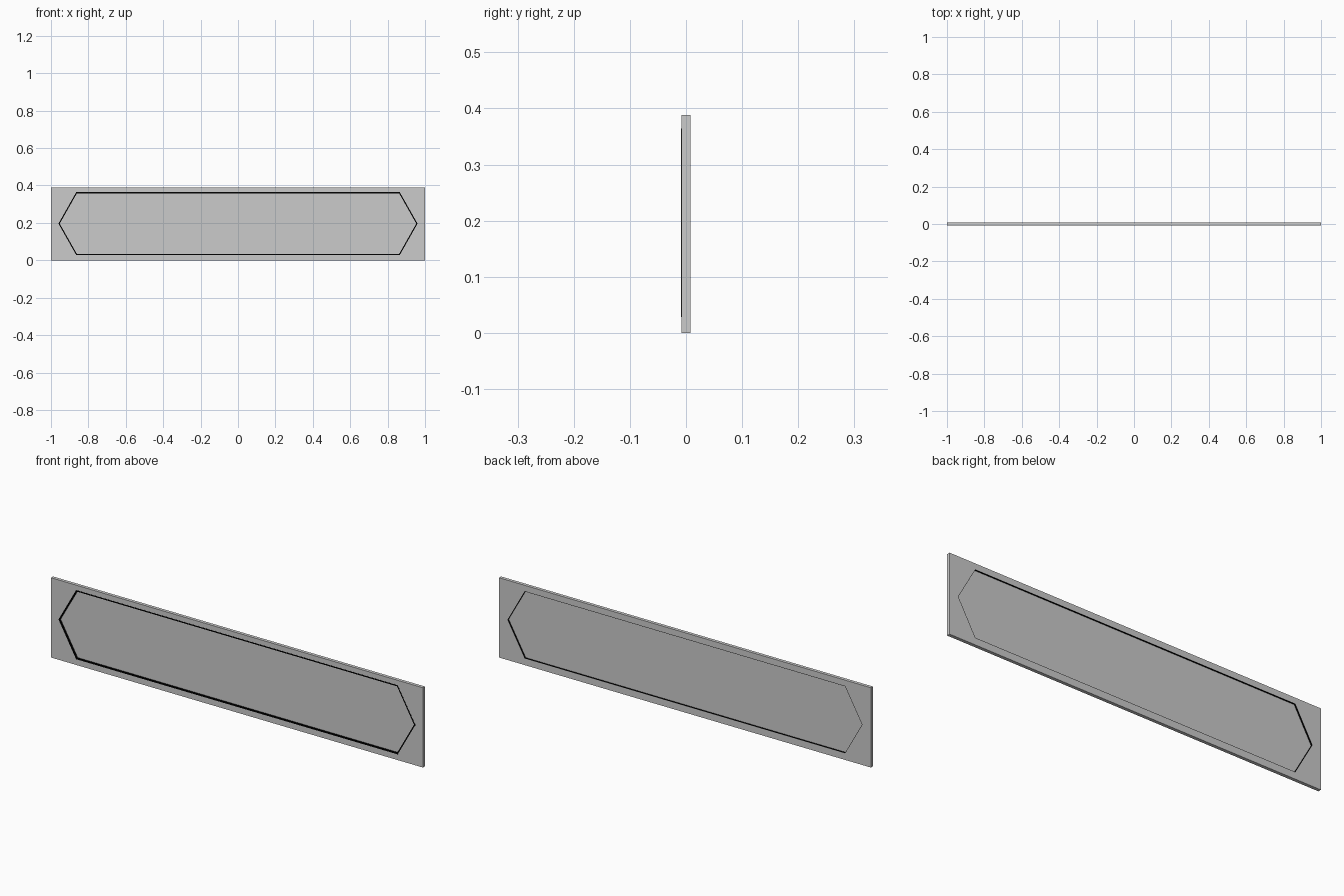
import bpy
import bmesh

if "Cube" in bpy.data.objects:
    bpy.data.objects.remove(bpy.data.objects["Cube"])

CZ = 0.196  # mid height of the sign


def outline(tip, shoulder, half_height):
    """Six-point outline: side tips plus four shoulders."""
    return [(tip, CZ), (shoulder, CZ + half_height), (-shoulder, CZ + half_height),
            (-tip, CZ), (-shoulder, CZ - half_height), (shoulder, CZ - half_height)]


def hexagon(inset):
    return outline(0.96 - inset * 1.155, 0.865 - inset * 0.577, 0.168 - inset)


def finish(name, bm, color=None):
    bmesh.ops.recalc_face_normals(bm, faces=bm.faces)
    mesh = bpy.data.meshes.new(name)
    bm.to_mesh(mesh)
    bm.free()
    obj = bpy.data.objects.new(name, mesh)
    bpy.context.collection.objects.link(obj)
    if color is not None:
        mat = bpy.data.materials.new(name + "_color")
        mat.diffuse_color = (color, color, color, 1)
        mat.use_nodes = True
        mat.node_tree.nodes["Principled BSDF"].inputs["Base Color"].default_value = mat.diffuse_color
        mesh.materials.append(mat)
    return obj


def closed_ring(name, profile, color=None):
    """Join (outline, y) loops into a closed ring."""
    bm = bmesh.new()
    loops = [[bm.verts.new((x, y, z)) for x, z in pts] for pts, y in profile]
    for a, b in zip(loops, loops[1:] + loops[:1]):
        for i in range(6):
            j = (i + 1) % 6
            bm.faces.new((a[i], a[j], b[j], b[i]))
    return finish(name, bm, color)


FRONT, BACK = -0.008, 0.008
rect = outline(1.0, 1.0, 0.194)
rect = [(x, z - CZ + 0.194) for x, z in rect]

# rectangular plate with a six-sided opening
opening = hexagon(0.005)
closed_ring("plate", [(rect, FRONT), (rect, BACK), (opening, BACK), (opening, FRONT)])

# black trim: thin front flange with a liner through the opening
inner = hexagon(0.006)
closed_ring("trim", [(hexagon(0), FRONT - 0.0005), (hexagon(0), FRONT),
                     (opening, FRONT), (opening, BACK),
                     (inner, BACK), (inner, FRONT - 0.0005)], 0.0)

# recessed six-sided panel
bm = bmesh.new()
face = bm.faces.new([bm.verts.new((x, -0.001, z)) for x, z in inner])
solid = bmesh.ops.extrude_face_region(bm, geom=[face], use_keep_orig=True)
moved = [v for v in solid["geom"] if isinstance(v, bmesh.types.BMVert)]
bmesh.ops.translate(bm, verts=moved, vec=(0, 0.002, 0))
finish("panel", bm, 0.55)
